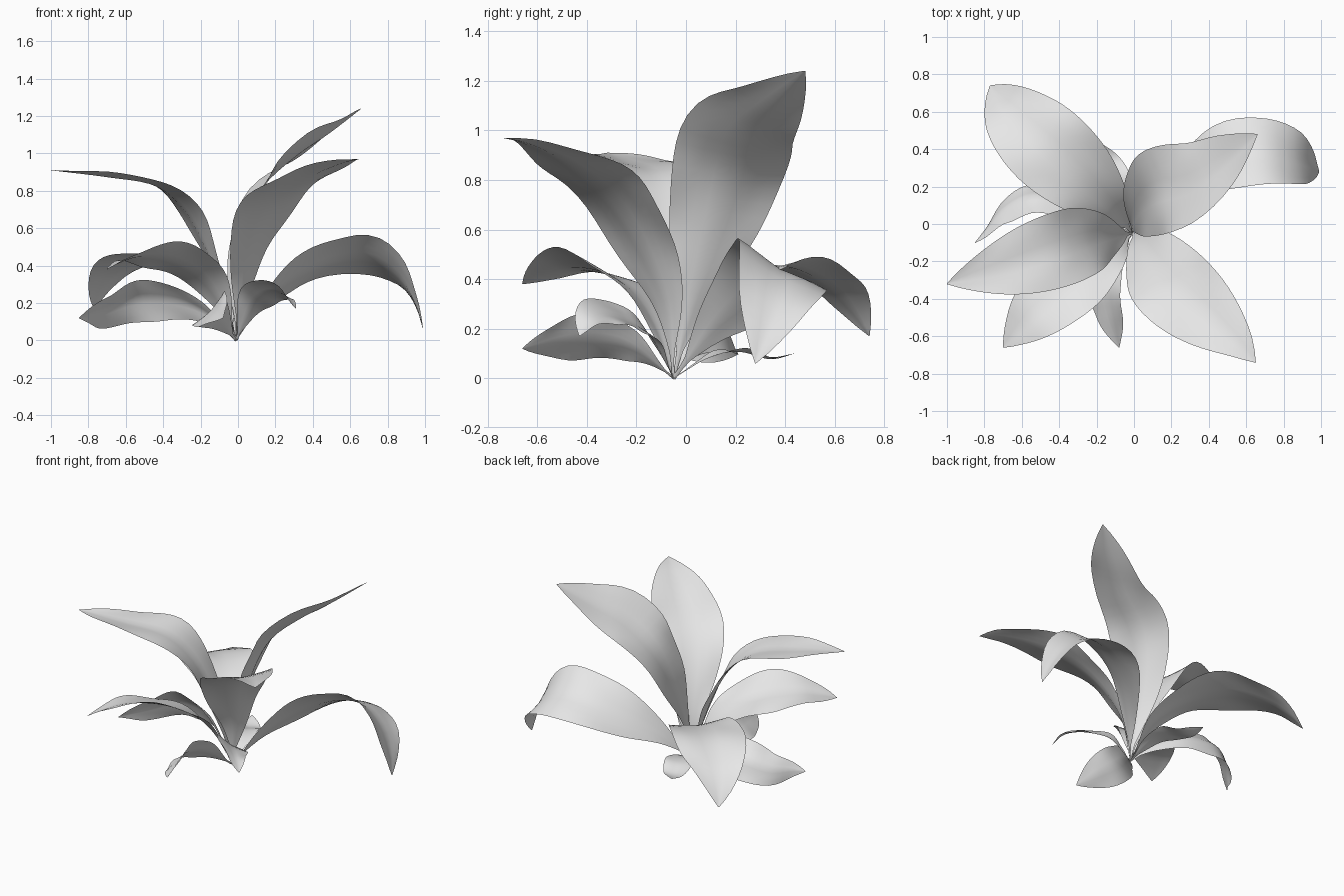
import bpy
import math
from mathutils import Vector

if "Cube" in bpy.data.objects:
    bpy.data.objects.remove(bpy.data.objects["Cube"])

leaf_grey = bpy.data.materials.new("leaf_grey")
leaf_grey.diffuse_color = (0.8, 0.8, 0.8, 1)
leaf_grey.use_nodes = True
leaf_grey.node_tree.nodes["Principled BSDF"].inputs["Base Color"].default_value = leaf_grey.diffuse_color

BASE = (-0.01, -0.05, 0.0)   # shared root of every leaf
ROWS, COLS = 28, 8


def smooth_path(points, count):
    """Catmull-Rom path resampled to even spacing."""
    p = [Vector(q) for q in points]
    p = [2 * p[0] - p[1]] + p + [2 * p[-1] - p[-2]]
    dense = []
    for i in range(1, len(p) - 2):
        a, b, c, d = p[i - 1:i + 3]
        for k in range(20):
            t = k / 20
            dense.append(0.5 * (2 * b + (c - a) * t + (2 * a - 5 * b + 4 * c - d) * t * t
                                + (3 * b - a - 3 * c + d) * t ** 3))
    dense.append(p[-2])
    dist = [0.0]
    for a, b in zip(dense, dense[1:]):
        dist.append(dist[-1] + (b - a).length)
    out, j = [], 0
    for i in range(count + 1):
        s = dist[-1] * i / count
        while j < len(dense) - 2 and dist[j + 1] < s:
            j += 1
        f = (s - dist[j]) / (dist[j + 1] - dist[j])
        out.append(dense[j].lerp(dense[j + 1], min(f, 1)))
    return out


def leaf(name, width, side, spine, fold=0.12, phase=0.0):
    """Blade swept along a spine, with a narrow stalk, creased midrib and wavy rim."""
    path = smooth_path([BASE] + spine, ROWS)
    frames = []
    for i in range(ROWS + 1):
        tangent = (path[min(i + 1, ROWS)] - path[max(i - 1, 0)]).normalized()
        s = Vector(side)
        s = (s - tangent * s.dot(tangent)).normalized()
        frames.append((s, s.cross(tangent)))
    up = 1 if frames[ROWS // 2][1].z > 0 else -1
    verts, faces = [], []
    for i, (c, (s, n)) in enumerate(zip(path, frames)):
        t = i / ROWS
        u = max(0.0, (t - 0.04) / 0.96)
        shape = max(0.0, math.sin(math.pi * u ** 1.25)) ** 0.88
        half = max(width / 2 * shape, 0.008 if t < 0.5 else 0.002)
        for k in range(COLS + 1):
            v = 2 * k / COLS - 1
            lift = fold * half * (abs(v) - 0.4)
            lift += 0.06 * half * v * v * math.sin(17 * t + 2 * v + phase)
            verts.append(c + s * half * v + n * up * lift)
    w = COLS + 1
    for i in range(ROWS):
        for k in range(COLS):
            a = i * w + k
            quad = (a, a + 1, a + w + 1, a + w)
            faces.append(quad if up < 0 else quad[::-1])
    mesh = bpy.data.meshes.new(name)
    mesh.from_pydata(verts, [], faces)
    mesh.materials.append(leaf_grey)
    mesh.polygons.foreach_set("use_smooth", [True] * len(mesh.polygons))
    obj = bpy.data.objects.new(name, mesh)
    bpy.context.collection.objects.link(obj)


# Tall upper leaves
leaf("tall_back_right_leaf", 0.47, (0.36, -0.8, 0.4),
     [(-0.01, 0.02, 0.3), (0.03, 0.11, 0.6), (0.12, 0.17, 0.82),
      (0.3, 0.22, 0.99), (0.48, 0.34, 1.11), (0.66, 0.48, 1.24)])
leaf("tall_front_right_leaf", 0.44, (0.67, 0.74, 0),
     [(0.03, -0.08, 0.3), (0.09, -0.185, 0.55), (0.2, -0.32, 0.75),
      (0.38, -0.48, 0.88), (0.55, -0.63, 0.95), (0.65, -0.74, 0.97)], phase=1)
leaf("tall_left_leaf", 0.40, (-0.3, 0.95, 0),
     [(-0.08, -0.055, 0.25), (-0.17, -0.065, 0.5), (-0.28, -0.095, 0.7),
      (-0.44, -0.15, 0.835), (-0.7, -0.235, 0.88), (-1.0, -0.32, 0.91)], phase=2)

# Arching middle leaves
leaf("back_left_leaf", 0.46, (0.7, 0.7, 0),
     [(-0.1, 0.07, 0.26), (-0.26, 0.23, 0.42), (-0.46, 0.41, 0.46),
      (-0.64, 0.58, 0.38), (-0.73, 0.68, 0.27), (-0.77, 0.74, 0.17)], phase=3)
leaf("back_right_leaf", 0.42, (0, 0.87, -0.48),
     [(0.13, 0.1, 0.2), (0.3, 0.25, 0.34), (0.5, 0.36, 0.43), (0.7, 0.385, 0.445),
      (0.86, 0.36, 0.35), (0.95, 0.32, 0.2), (0.99, 0.28, 0.06)], phase=4)
leaf("front_left_leaf", 0.38, (-0.7, 0.7, -0.3),
     [(-0.1, -0.12, 0.22), (-0.2, -0.2, 0.35), (-0.35, -0.33, 0.435),
      (-0.52, -0.47, 0.455), (-0.63, -0.58, 0.42), (-0.7, -0.66, 0.38)], phase=5)

# Small low leaves
leaf("low_left_leaf", 0.27, (0, 0.58, -0.8),
     [(-0.15, 0.02, 0.13), (-0.3, 0.1, 0.2), (-0.45, 0.14, 0.22), (-0.57, 0.14, 0.21),
      (-0.7, 0.07, 0.16), (-0.79, -0.04, 0.14), (-0.85, -0.1, 0.12)], fold=-0.2)
leaf("low_front_leaf", 0.25, (0.6, 0, 0.65),
     [(-0.1, -0.2, 0.12), (-0.15, -0.33, 0.16), (-0.13, -0.48, 0.155),
      (-0.08, -0.66, 0.12)], phase=1)
leaf("low_front_right_leaf", 0.22, (0.75, 0.6, -0.6),
     [(0.06, -0.14, 0.17), (0.12, -0.24, 0.24), (0.19, -0.33, 0.265),
      (0.26, -0.39, 0.24), (0.31, -0.43, 0.17)], phase=2)
leaf("low_back_leaf", 0.18, (0.95, 0.3, 0),
     [(-0.05, 0.1, 0.09), (-0.1, 0.22, 0.11), (-0.15, 0.34, 0.08),
      (-0.2, 0.44, 0.1)], phase=3)
